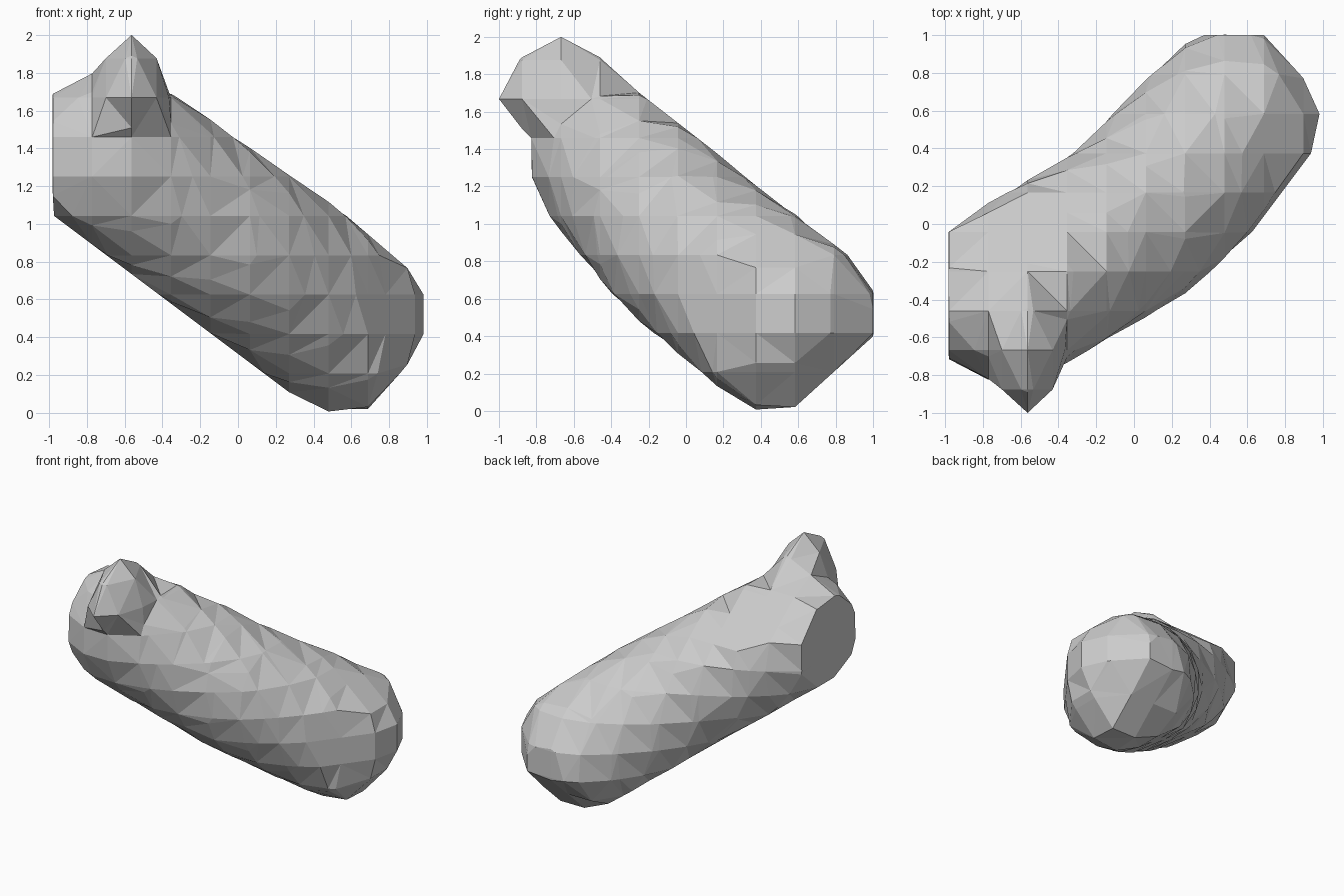
import bpy, bmesh
from mathutils import Vector
from itertools import product

if "Cube" in bpy.data.objects:
    bpy.data.objects.remove(bpy.data.objects["Cube"])

STEP = 0.2085
ORIGIN = Vector((-0.98 - STEP, 1.0 - 11 * STEP, -STEP))
COUNT = 13

# Spine of the rounded bar: centre and radius
SPINE = [(Vector((-0.67, -0.375, 1.345)), 0.47),
         (Vector((-0.02, 0.005, 0.885)), 0.475),
         (Vector((0.53, 0.53, 0.48)), 0.50)]
# Flat cuts that trim the sides and taper the lower end: normal and distance
CUTS = [(Vector((0, 0.67, -0.74)), 0.375),
        (Vector((0.77, 0, -0.64)), 0.526),
        (Vector((0.757, 0.65, 0)), 1.18),
        (Vector((0.80, -0.60, 0)), 0.525),
        (Vector((0.65, 0, 0.76)), 1.165),
        (Vector((0, 0.615, 0.79)), 1.19),
        (Vector((-0.60, 0, -0.80)), -0.25)]
KNOB = Vector((-0.565, -0.668, 1.67))
KNOB_SIZE = (0.2, 0.332, 0.33)


def solid(p):
    """Negative inside the bar or its knob, clipped to the bounding box."""
    dist = 9.0
    for (a, ra), (b, rb) in zip(SPINE, SPINE[1:]):
        t = max(0, min(1, (p - a).dot(b - a) / (b - a).length_squared))
        dist = min(dist, (p - a.lerp(b, t)).length - ra - (rb - ra) * t)
    dist = max([dist] + [p.dot(n) - d for n, d in CUTS])
    # The knob is wider above its middle than below
    power = 1.6 if p.z > KNOB.z - 0.01 else 1.2
    knob = sum((abs(p[i] - KNOB[i]) / KNOB_SIZE[i]) ** power for i in range(3)) - 1
    dist = min(dist, knob * 0.3)
    return max(dist, -0.982 - p.x, p.x - 0.982, p.y - 1.002, -0.002 - p.z)


def point(k):
    return ORIGIN + Vector(k) * STEP


bm = bmesh.new()
value = {k: solid(point(k)) for k in product(range(COUNT), repeat=3)}
verts = {}


def crossing(a, b):
    """Shared vertex where a grid edge passes through the surface."""
    key = (min(a, b), max(a, b))
    if key not in verts:
        p, q = (point(a), point(b)) if value[a] < 0 else (point(b), point(a))
        for _ in range(18):
            m = (p + q) / 2
            if solid(m) < 0:
                p = m
            else:
                q = m
        verts[key] = bm.verts.new(p)
    return verts[key]


# Faceted skin: join crossings around each grid cell into polygons
for cell in product(range(COUNT - 1), repeat=3):
    links = {}
    for axis, side in product(range(3), range(2)):
        corners = []
        for u, v in ((0, 0), (1, 0), (1, 1), (0, 1)):
            k = list(cell)
            k[axis] += side
            k[(axis + 1) % 3] += u
            k[(axis + 2) % 3] += v
            corners.append(tuple(k))
        hits = [crossing(a, b) for a, b in zip(corners, corners[1:] + corners[:1])
                if (value[a] < 0) != (value[b] < 0)]
        for a, b in zip(hits[::2], hits[1::2]):
            links.setdefault(a, []).append(b)
            links.setdefault(b, []).append(a)
    while links:
        start = next(iter(links))
        loop, cur = [], start
        while cur in links:
            loop.append(cur)
            nxt = [n for n in links.pop(cur) if n in links]
            if not nxt:
                break
            cur = nxt[0]
        if len(loop) > 2:
            bm.faces.new(loop)

bmesh.ops.remove_doubles(bm, verts=bm.verts[:], dist=0.015)
bmesh.ops.triangulate(bm, faces=bm.faces[:])
bmesh.ops.recalc_face_normals(bm, faces=bm.faces[:])

mesh = bpy.data.meshes.new("faceted_bar")
bm.to_mesh(mesh)
bm.free()
bar = bpy.data.objects.new("faceted_bar", mesh)
bpy.context.collection.objects.link(bar)
